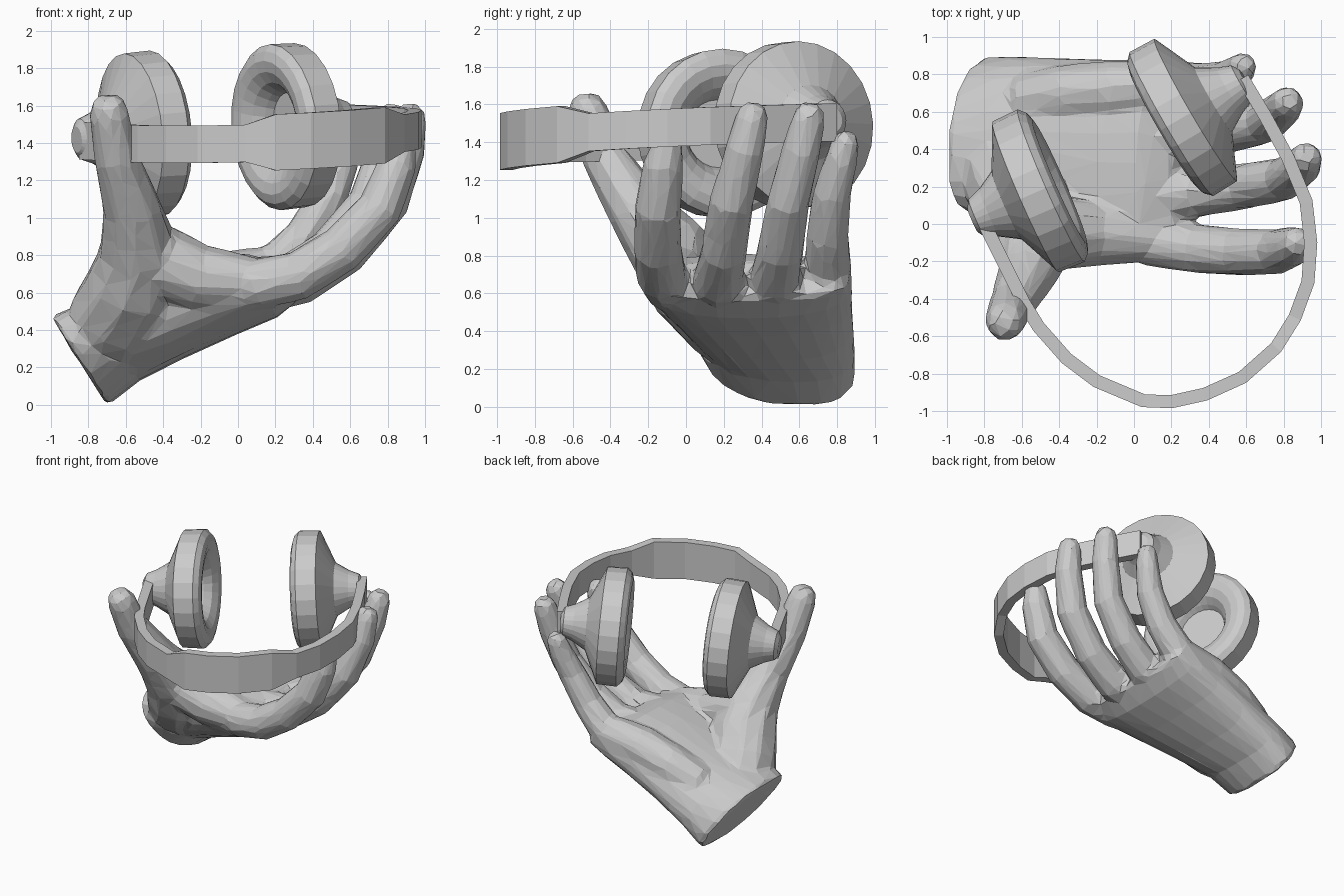
import bpy, bmesh, math
from mathutils import Vector

if "Cube" in bpy.data.objects:
    bpy.data.objects.remove(bpy.data.objects["Cube"])

grey = bpy.data.materials.new("plain light grey")
grey.use_nodes = True
grey.diffuse_color = (0.6, 0.6, 0.6, 1)
grey.node_tree.nodes["Principled BSDF"].inputs["Base Color"].default_value = (0.6, 0.6, 0.6, 1)


def make(name, bm):
    bmesh.ops.recalc_face_normals(bm, faces=bm.faces)
    mesh = bpy.data.meshes.new(name)
    bm.to_mesh(mesh)
    bm.free()
    mesh.materials.append(grey)
    obj = bpy.data.objects.new(name, mesh)
    bpy.context.collection.objects.link(obj)
    return obj


def loft(bm, rings):
    """Bridge rings of points and cap both ends."""
    rows = [[bm.verts.new(p) for p in ring] for ring in rings]
    n = len(rows[0])
    for a, b in zip(rows, rows[1:]):
        for i in range(n):
            j = (i + 1) % n
            bm.faces.new((a[i], a[j], b[j], b[i]))
    bm.faces.new(rows[0][::-1])
    bm.faces.new(rows[-1])


def ellipse(center, u, v, n, power=1.0):
    pts = []
    for i in range(n):
        t = 2 * math.pi * i / n
        c, s = math.cos(t), math.sin(t)
        pts.append(Vector(center) + u * math.copysign(abs(c) ** power, c)
                   + v * math.copysign(abs(s) ** power, s))
    return pts


def digit(bm, path, radii):
    """Round tapered finger along a path, with a domed tip."""
    pts = [Vector(p) for p in path]
    end = (pts[-1] - pts[-2]).normalized()
    tip = pts[-1]
    pts += [tip + end * radii[-1] * 0.55, tip + end * radii[-1] * 0.9]
    radii = list(radii) + [radii[-1] * 0.85, radii[-1] * 0.45]
    rings = []
    for i, (p, r) in enumerate(zip(pts, radii)):
        d = (pts[min(i + 1, len(pts) - 1)] - pts[max(i - 1, 0)]).normalized()
        u = d.cross(Vector((0.3, 1, 0))).normalized()
        rings.append(ellipse(p, u * r, d.cross(u) * r, 10))
    loft(bm, rings)


# Hand: palm sections as (x, z, y low, y high, half thickness, lean angle, sideways skew)
hand_bm = bmesh.new()
sections = [(-0.85, 0.235, 0.09, 0.87, 0.285, 32, -0.12), (-0.66, 0.34, 0.06, 0.88, 0.25, 32, -0.1),
            (-0.4, 0.45, -0.04, 0.88, 0.23, 28, -0.06), (-0.1, 0.57, -0.16, 0.88, 0.215, 24, -0.03),
            (0.12, 0.64, -0.23, 0.88, 0.195, 28, 0), (0.27, 0.67, -0.22, 0.86, 0.12, 36, 0)]
rings = []
for x, z, low, high, thick, lean, skew in sections:
    a = math.radians(lean)
    normal = Vector((-math.sin(a) * thick, skew, math.cos(a) * thick))
    rings.append(ellipse((x, (low + high) / 2, z), Vector((0, (high - low) / 2, 0)),
                         normal, 24, 0.88))
loft(hand_bm, rings)

# Index, middle, ring and little fingers
digit(hand_bm, [(0.08, -0.09, 0.64), (0.32, -0.13, 0.69), (0.55, -0.15, 0.83), (0.76, -0.15, 1.05),
                (0.85, -0.12, 1.28), (0.87, -0.1, 1.37)], (0.14, 0.135, 0.13, 0.125, 0.11, 0.09))
digit(hand_bm, [(0.08, 0.15, 0.64), (0.34, 0.17, 0.67), (0.58, 0.2, 0.82), (0.8, 0.24, 1.08),
                (0.9, 0.31, 1.36), (0.92, 0.35, 1.53)], (0.15, 0.135, 0.125, 0.12, 0.105, 0.09))
digit(hand_bm, [(0.08, 0.46, 0.64), (0.3, 0.47, 0.68), (0.5, 0.5, 0.83), (0.7, 0.54, 1.08),
                (0.79, 0.61, 1.36), (0.82, 0.65, 1.53)], (0.15, 0.135, 0.125, 0.115, 0.105, 0.09))
digit(hand_bm, [(0.04, 0.74, 0.66), (0.2, 0.75, 0.73), (0.36, 0.75, 0.9), (0.49, 0.77, 1.12),
                (0.56, 0.82, 1.3), (0.58, 0.84, 1.39)], (0.14, 0.13, 0.115, 0.105, 0.09, 0.08))

# Thumb with its fleshy base, the web to the index finger, and the heel of the palm
digit(hand_bm, [(-0.72, 0.36, 0.33), (-0.66, 0.2, 0.48), (-0.56, 0.04, 0.65), (-0.53, -0.1, 0.84),
                (-0.57, -0.27, 1.06), (-0.65, -0.43, 1.32), (-0.69, -0.52, 1.56)],
      (0.22, 0.25, 0.25, 0.215, 0.16, 0.125, 0.11))
digit(hand_bm, [(-0.56, -0.04, 0.82), (-0.4, -0.05, 0.76), (-0.2, -0.05, 0.68), (0.05, -0.07, 0.66)],
      (0.2, 0.2, 0.18, 0.14))
digit(hand_bm, [(-0.6, 0.66, 0.46), (-0.35, 0.7, 0.57), (-0.1, 0.72, 0.66), (0.12, 0.74, 0.72)],
      (0.14, 0.16, 0.16, 0.13))

# Fuse the hand into one skin, then coarsen it to flat facets
fuse = hand_bm and make("hand", hand_bm).modifiers.new("fuse", "REMESH")
fuse.mode = "VOXEL"
fuse.voxel_size = 0.022
hand = bpy.data.objects["hand"]
soften = hand.modifiers.new("soften", "SMOOTH")
soften.factor = 0.5
soften.iterations = 9
facet = hand.modifiers.new("facet", "DECIMATE")
facet.ratio = 0.04


# Ear cups: turned profile as (radius, distance along the axis)
profile = [(0.07, -0.31), (0.11, -0.285), (0.14, -0.21), (0.2, -0.11), (0.44, 0), (0.445, 0.15),
           (0.41, 0.185), (0.36, 0.2), (0.3, 0.19), (0.24, 0.155), (0.2, 0.1), (0.18, 0.06)]


def ear_cup(name, center, axis):
    axis = Vector(axis).normalized()
    u = axis.cross(Vector((0, 0, 1))).normalized()
    v = axis.cross(u)
    bm = bmesh.new()
    loft(bm, [ellipse(Vector(center) + axis * s, u * r, v * r, 24) for r, s in profile])
    return make(name, bm)


ear_cup("right_ear_cup", (-0.58, 0.145, 1.44), (0.91, 0.4, 0.07))
ear_cup("left_ear_cup", (0.33, 0.61, 1.495), (-0.86, -0.5, -0.07))

# Headband: rectangular strip along a bowed path, wider at the crown
path = [(-0.82, 0.04), (-0.74, -0.12), (-0.59, -0.42), (-0.51, -0.55), (-0.36, -0.72), (-0.2, -0.84),
        (0.05, -0.945), (0.2, -0.95), (0.38, -0.91), (0.58, -0.82), (0.76, -0.66), (0.86, -0.5),
        (0.93, -0.31), (0.945, -0.1), (0.92, 0.12), (0.82, 0.36), (0.7, 0.58), (0.58, 0.78)]
rings = []
for i, (x, y) in enumerate(path):
    ax, ay = path[max(i - 1, 0)]
    bx, by = path[min(i + 1, len(path) - 1)]
    side = Vector((by - ay, ax - bx, 0)).normalized() * 0.035
    half = 0.15 if 7 <= i <= 10 else 0.1
    mid = Vector((x, y, 1.443 + 0.04 * x + 0.05 * y))
    up = Vector((0, 0, half))
    rings.append([mid + side + up, mid - side + up, mid - side - up, mid + side - up])
band_bm = bmesh.new()
loft(band_bm, rings)
make("headband", band_bm)
